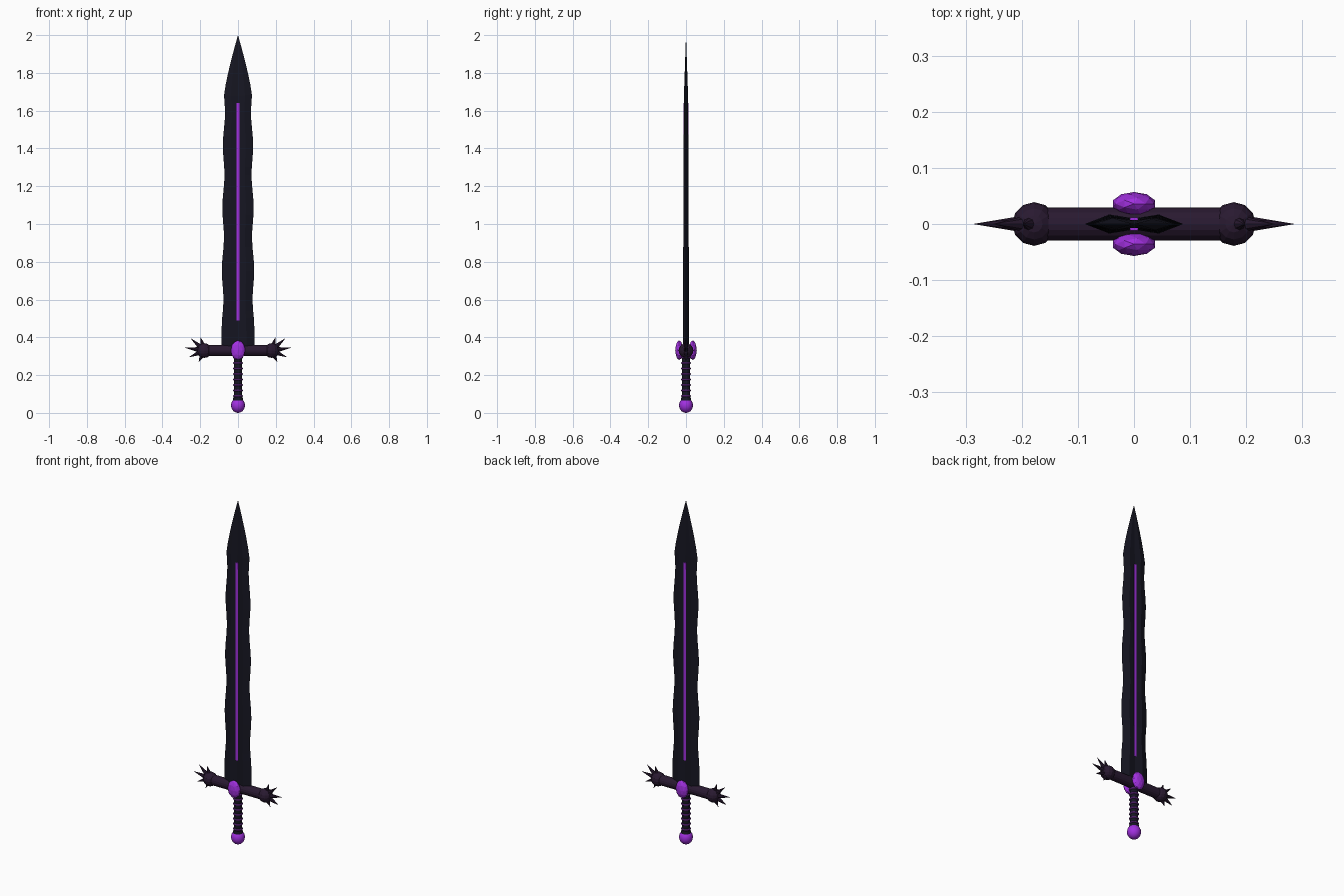
import bpy, bmesh, math
from mathutils import Vector, Matrix

if "Cube" in bpy.data.objects:
    bpy.data.objects.remove(bpy.data.objects["Cube"])


def material(name, rgb):
    m = bpy.data.materials.new(name)
    m.diffuse_color = (*rgb, 1)
    m.use_nodes = True
    m.node_tree.nodes["Principled BSDF"].inputs["Base Color"].default_value = m.diffuse_color
    return m


BLACK = material("blade_black", (0.008, 0.008, 0.016))
DARK = material("guard_dark", (0.022, 0.01, 0.03))
PURPLE = material("purple", (0.36, 0.03, 0.75))
WRAP = material("wrap_purple", (0.07, 0.012, 0.13))


def finish(name, bm, mat, smooth=False):
    bmesh.ops.recalc_face_normals(bm, faces=bm.faces)
    me = bpy.data.meshes.new(name)
    bm.to_mesh(me)
    bm.free()
    me.materials.append(mat)
    for p in me.polygons:
        p.use_smooth = smooth
    ob = bpy.data.objects.new(name, me)
    bpy.context.collection.objects.link(ob)
    return ob


def cone(bm, a, b, r1, r2, seg):
    a, b = Vector(a), Vector(b)
    d = b - a
    mat = Matrix.Translation((a + b) / 2) @ d.to_track_quat('Z', 'Y').to_matrix().to_4x4()
    bmesh.ops.create_cone(bm, cap_ends=True, segments=seg, radius1=r1, radius2=r2,
                          depth=d.length, matrix=mat)


# Blade: fullered diamond section lofted along a wavy outline
def half_width(z):
    if z > 1.68:
        t = (z - 1.68) / 0.32
        return 0.074 * (1 - t ** 1.25)
    if z < 0.5:
        return 0.088
    w = 0.083 - 0.010 * (z - 0.5) / 1.18
    return w + 0.005 * math.cos((z - 0.43) * math.tau / 0.33)


def thickness(z):
    return 0.017 - 0.006 * (z - 0.33) / 1.35 if z < 1.68 else 0.011 * (2 - z) / 0.32


bm = bmesh.new()
rings = []
levels = [0.33, 0.42] + [0.5 + 1.18 * i / 28 for i in range(29)] + [1.74, 1.80, 1.86, 1.92, 1.96]
for z in levels:
    w, t = half_width(z), thickness(z)
    section = [(-w, 0), (-w / 2, -t), (0, -t * 0.6), (w / 2, -t),
               (w, 0), (w / 2, t), (0, t * 0.6), (-w / 2, t)]
    rings.append([bm.verts.new((x, y, z)) for x, y in section])
for lo, hi in zip(rings, rings[1:]):
    for i in range(8):
        j = (i + 1) % 8
        bm.faces.new((lo[i], lo[j], hi[j], hi[i]))
tip = bm.verts.new((0, 0, 2.0))
for i in range(8):
    bm.faces.new((rings[-1][i], rings[-1][(i + 1) % 8], tip))
bm.faces.new(rings[0])
finish("blade", bm, BLACK)

# Glowing strip set in the fuller on both faces
bm = bmesh.new()
bmesh.ops.create_cube(bm, size=1, matrix=Matrix.Translation((0, 0, 1.065))
                      @ Matrix.Diagonal((0.014, 0.024, 1.15, 1)))
finish("fuller_strip", bm, PURPLE)

# Crossguard bar
bm = bmesh.new()
cone(bm, (-0.17, 0, 0.33), (0.17, 0, 0.33), 0.029, 0.029, 16)
finish("guard_bar", bm, DARK)

for side, label in ((-1, "left"), (1, "right")):
    # End knob
    c = Vector((side * 0.178, 0, 0.33))
    bm = bmesh.new()
    bmesh.ops.create_uvsphere(bm, u_segments=12, v_segments=8, radius=0.039,
                              matrix=Matrix.Translation(c))
    finish(label + "_guard_knob", bm, DARK)
    # Fan of spikes
    bm = bmesh.new()
    for dx, dz in ((0.109, 0.017), (0.074, 0.066), (0.083, -0.036), (0.03, -0.06), (0.02, 0.07)):
        d = Vector((side * dx, 0, dz))
        cone(bm, c + d.normalized() * 0.025, c + d, 0.014, 0, 8)
    finish(label + "_guard_spikes", bm, DARK)

# Faceted gems on front and back
for side, label in ((-1, "front"), (1, "back")):
    bm = bmesh.new()
    bmesh.ops.create_icosphere(bm, subdivisions=2, radius=1,
                               matrix=Matrix.Translation((0, side * 0.036, 0.332))
                               @ Matrix.Diagonal((0.039, 0.021, 0.052, 1)))
    finish(label + "_gem", bm, PURPLE)

# Grip core
bm = bmesh.new()
cone(bm, (0, 0, 0.06), (0, 0, 0.32), 0.021, 0.021, 16)
finish("grip", bm, BLACK)


# Grip wrap rings
def torus(bm, z, major, minor, n=20, m=8):
    v = [[bm.verts.new(((major + minor * math.cos(b)) * math.cos(a),
                        (major + minor * math.cos(b)) * math.sin(a),
                        z + minor * math.sin(b)))
          for b in (math.tau * j / m for j in range(m))]
         for a in (math.tau * i / n for i in range(n))]
    for i in range(n):
        for j in range(m):
            k, l = (i + 1) % n, (j + 1) % m
            bm.faces.new((v[i][j], v[k][j], v[k][l], v[i][l]))


bm = bmesh.new()
for i in range(8):
    torus(bm, 0.09 + i * 0.029, 0.0195, 0.0065)
finish("grip_wrap", bm, WRAP, True)

# Pommel orb
bm = bmesh.new()
bmesh.ops.create_uvsphere(bm, u_segments=16, v_segments=10, radius=1,
                          matrix=Matrix.Translation((0, 0, 0.04))
                          @ Matrix.Diagonal((0.037, 0.037, 0.04, 1)))
finish("pommel", bm, PURPLE, True)
# Pommel collar
bm = bmesh.new()
cone(bm, (0, 0, 0.062), (0, 0, 0.084), 0.028, 0.024, 16)
finish("pommel_collar", bm, BLACK)
